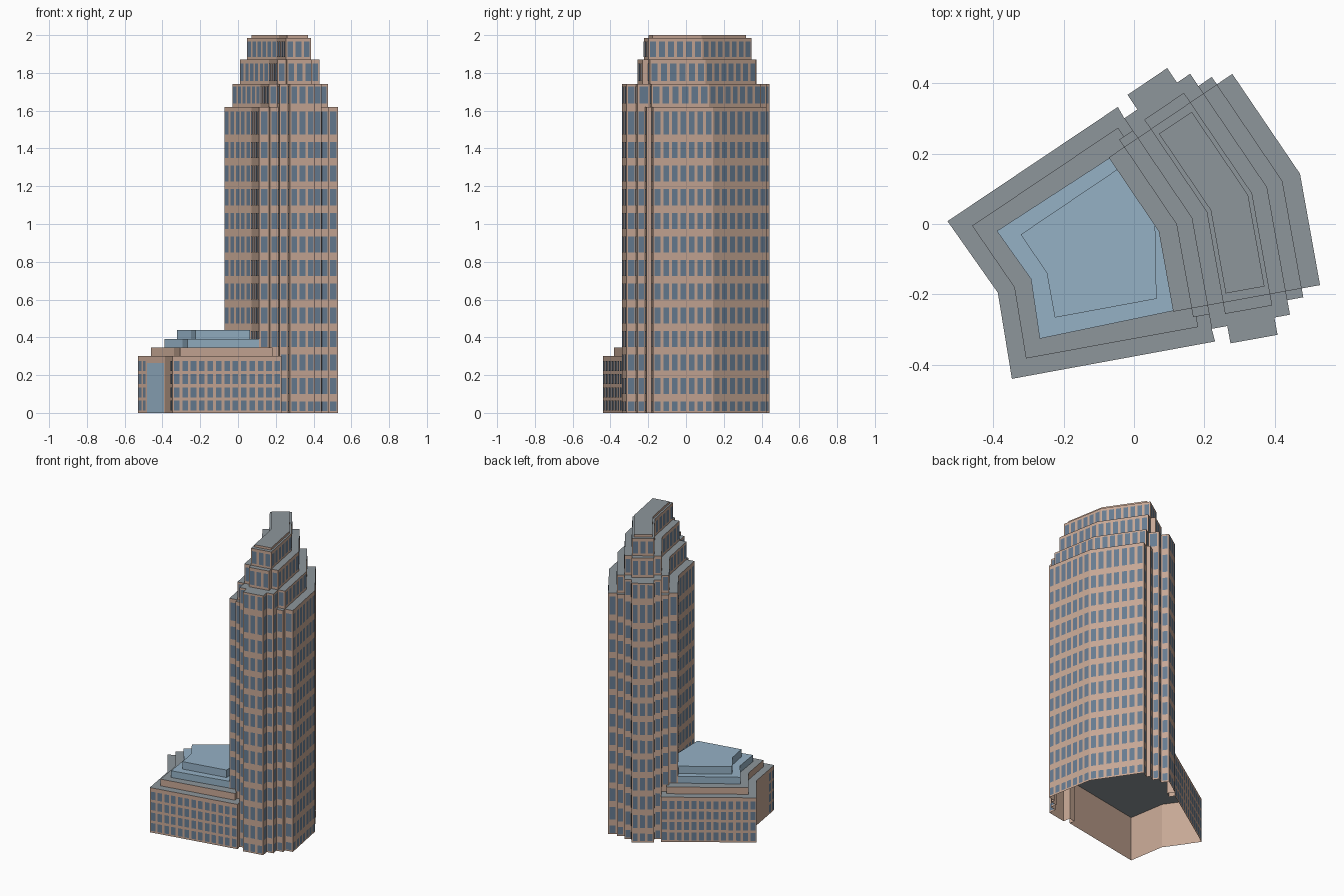
import bpy
import bmesh
from mathutils import Vector

cube = bpy.data.objects.get("Cube")
if cube:
    bpy.data.objects.remove(cube)


def material(name, rgb):
    m = bpy.data.materials.new(name)
    m.use_nodes = True
    m.diffuse_color = (*rgb, 1)
    m.node_tree.nodes["Principled BSDF"].inputs["Base Color"].default_value = (*rgb, 1)
    return m


STONE = material("tan stone", (0.57, 0.39, 0.30))
WINDOW = material("dark blue window", (0.135, 0.20, 0.285))
ROOF = material("grey roof", (0.27, 0.305, 0.33))
GLASS = material("pale blue glass", (0.30, 0.44, 0.56))

# Bent slab plan: each end has an origin, an inward direction and an eastward direction
NORTH = (Vector((0.038, 0.405)), Vector((0.56, -0.828)), Vector((0.828, 0.56)))
SOUTH = (Vector((0.341, -0.327)), Vector((-0.178, 0.984)), Vector((0.984, 0.178)))
BEND, MITRE = Vector((0.271, 0.061)), Vector((0.947, 0.385))


def at(end, side, inset):
    origin, inward, east = end
    return origin + inward * inset + east * side


def bend(side):
    return BEND + MITRE * side


def outline(steps):
    """Counter-clockwise stepped plan as (point, side offset) pairs."""
    prof = []
    for i, (half, inset) in enumerate(steps):
        prof.append((half, inset))
        if i + 1 < len(steps):
            prof.append((steps[i + 1][0], inset))
    half = steps[0][0]
    pts = [(bend(half), half)]
    pts += [(at(NORTH, h, t), h) for h, t in prof]
    pts += [(at(NORTH, -h, t), -h) for h, t in reversed(prof)]
    pts += [(bend(-half), -half)]
    pts += [(at(SOUTH, -h, t), -h) for h, t in prof]
    pts += [(at(SOUTH, h, t), h) for h, t in reversed(prof)]
    return pts


def finish(name, bm, mats):
    mesh = bpy.data.meshes.new(name)
    bm.to_mesh(mesh)
    bm.free()
    for m in mats:
        mesh.materials.append(m)
    obj = bpy.data.objects.new(name, mesh)
    bpy.context.collection.objects.link(obj)


def quad(bm, p, q, z0, z1):
    return bm.faces.new([bm.verts.new((*v, z)) for v, z in
                         ((p, z0), (q, z0), (q, z1), (p, z1))])


def block(name, pts, z0, z1, wall, roof, skip=(), starts=None):
    """Walls and a roof, open below; starts gives a wall its own foot height."""
    bm = bmesh.new()
    for i, p in enumerate(pts):
        if i not in skip:
            quad(bm, p, pts[(i + 1) % len(pts)], starts[i] if starts else z0, z1)
    cap = bm.faces.new([bm.verts.new((*p, z1)) for p in pts])
    cap.material_index = 1
    bmesh.ops.remove_doubles(bm, verts=bm.verts, dist=0.0001)
    finish(name, bm, [wall, roof])


def plate(bm, p, q, a, b, z0, z1):
    """Thin pane just outside wall p-q, between fractions a and b."""
    d = q - p
    out = Vector((d.y, -d.x)).normalized() * 0.002
    quad(bm, p.lerp(q, a) + out, p.lerp(q, b) + out, z0, z1)


def windows(bm, p, q, rows, pitch, foot=0.0):
    length = (q - p).length
    if length < 0.04:
        return
    n = max(1, round(length / pitch))
    for z0, z1 in rows:
        if z0 < foot:
            continue
        for i in range(n):
            plate(bm, p, q, (i + 0.17) / n, (i + 0.83) / n, z0, z1)


# Tower tiers
FLOOR = 0.125
shaft_rows = [(0.01, 0.06)]
shaft_rows += [(0.099 + FLOOR * k, 0.184 + FLOOR * k) for k in range(11)]
shaft_rows += [(1.475, 1.595)]
podium_top = 0.3
tiers = [
    ("tower_shaft", [(0.212, 0.1175), (0.159, 0.092), (0.113, 0.05), (0.068, 0)],
     0, 1.62, shaft_rows),
    ("tower_lower_setback", [(0.159, 0.1175), (0.113, 0.05), (0.068, 0)],
     1.62, 1.74, [(1.638, 1.728)]),
    ("tower_middle_setback", [(0.113, 0.1175), (0.068, 0.085)],
     1.74, 1.87, [(1.757, 1.85)]),
    ("tower_upper_setback", [(0.068, 0.1175)],
     1.87, 1.985, [(1.885, 1.967)]),
]
for name, steps, z0, z1, rows in tiers:
    plan = outline(steps)
    pts = [p for p, _ in plan]
    n = len(plan)
    # Walls facing the podium start at its roof
    starts = [podium_top if z0 == 0 and max(plan[i][1], plan[(i + 1) % n][1]) < -0.11
              else z0 for i in range(n)]
    block(name, pts, z0, z1, STONE, ROOF, starts=starts)
    bm = bmesh.new()
    for i in range(n):
        windows(bm, pts[i], pts[(i + 1) % n], rows, 0.048, starts[i])
    finish(name + "_windows", bm, [WINDOW])

block("tower_roof_cap", [p for p, _ in outline([(0.056, 0.142)])], 1.985, 2.0, STONE, ROOF)

# Podium base
base = [Vector((-0.53, 0.008)), Vector((-0.387, -0.195)), Vector((-0.347, -0.44)),
        at(SOUTH, -0.11, 0.013), at(SOUTH, -0.113, 0.05), bend(-0.113),
        at(NORTH, -0.113, 0.05), at(NORTH, -0.11, 0.013)]
block("podium_base", base, 0, podium_top, STONE, ROOF, skip=(4, 5))

rows = [(0.012 + 0.07 * k, 0.065 + 0.07 * k) for k in range(4)]
bm = bmesh.new()
windows(bm, base[2], base[3], rows, 0.045)
windows(bm, base[7], base[0], rows, 0.045)
windows(bm, base[0], base[0].lerp(base[1], 0.33), rows, 0.045)
windows(bm, base[1].lerp(base[2], 0.67), base[2], rows, 0.045)
finish("podium_windows", bm, [WINDOW])

bm = bmesh.new()
plate(bm, base[0], base[1], 0.34, 0.98, 0, 0.265)
finish("entrance_glass", bm, [GLASS])

# Podium setbacks, closing inside the tower
block("podium_stone_setback",
      [Vector((-0.46, -0.005)), Vector((-0.34, -0.18)), Vector((-0.307, -0.382)),
       at(SOUTH, -0.15, 0.062), at(SOUTH, -0.15, 0.13), bend(-0.15),
       at(NORTH, -0.143, 0.13), at(NORTH, -0.143, 0.062)],
      podium_top, 0.345, STONE, ROOF, skip=(4, 5))
block("podium_lower_skylight",
      [Vector((-0.39, -0.02)), Vector((-0.293, -0.156)), Vector((-0.268, -0.326)),
       at(SOUTH, -0.2, 0.12), bend(-0.2), at(NORTH, -0.2, 0.12)],
      0.345, 0.39, GLASS, GLASS, skip=(3, 4))
block("podium_upper_skylight",
      [Vector((-0.322, -0.03)), Vector((-0.248, -0.139)), Vector((-0.225, -0.266)),
       Vector((0.064, -0.2125)), Vector((0.06, 0.0)), bend(-0.2), at(NORTH, -0.2, 0.159)],
      0.39, 0.44, GLASS, GLASS, skip=(4, 5))
